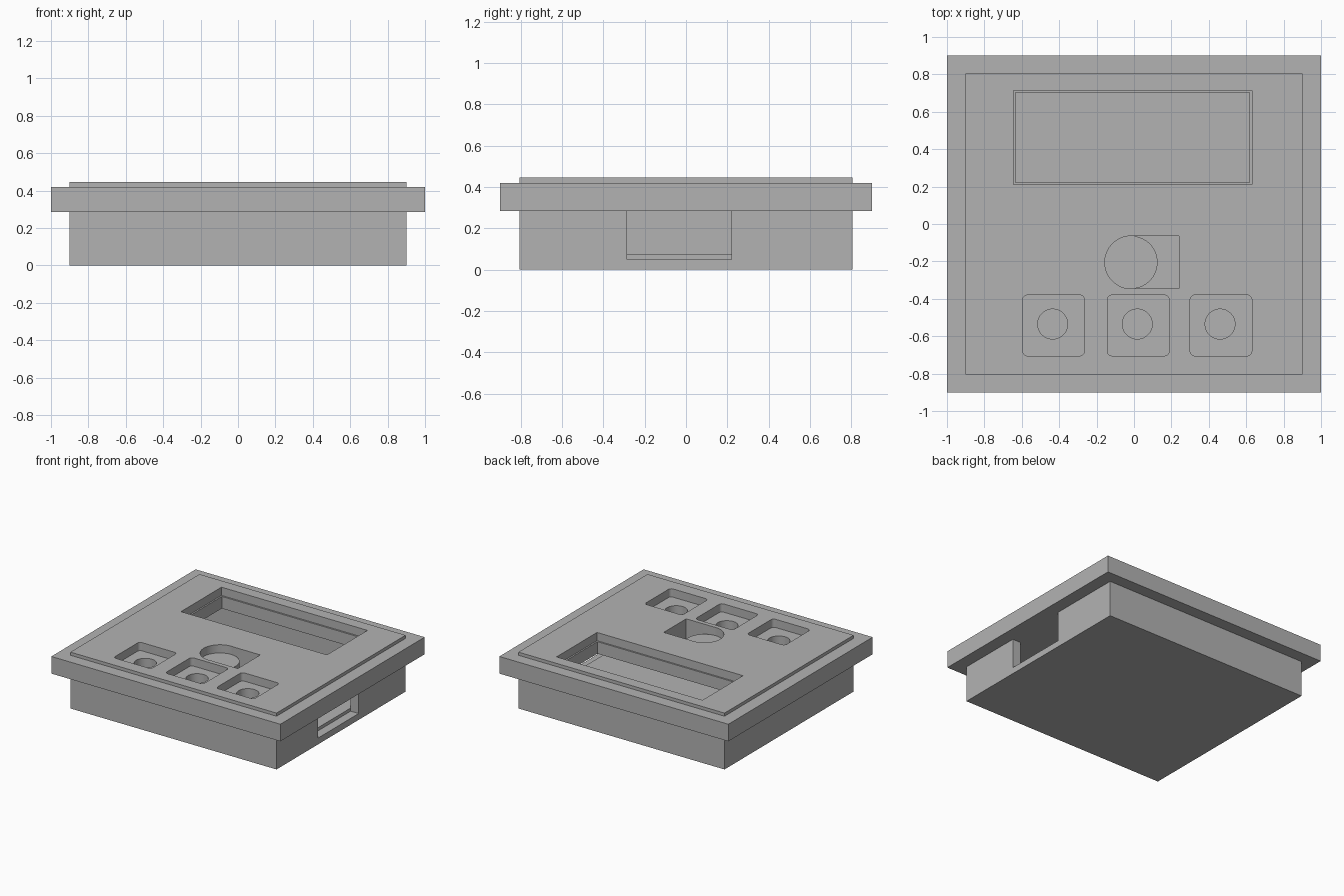
import bpy, bmesh

default = bpy.data.objects.get("Cube")
if default:
    bpy.data.objects.remove(default, do_unlink=True)

# Single matte grey
grey = bpy.data.materials.new("matte_grey")
grey.use_nodes = True
COLOUR = (0.45, 0.45, 0.45, 1)
grey.diffuse_color = COLOUR
grey.node_tree.nodes["Principled BSDF"].inputs["Base Color"].default_value = COLOUR


def finish(name, bm):
    mesh = bpy.data.meshes.new(name)
    bm.to_mesh(mesh)
    bm.free()
    mesh.materials.append(grey)
    obj = bpy.data.objects.new(name, mesh)
    bpy.context.collection.objects.link(obj)
    return obj


def box(name, x0, x1, y0, y1, z0, z1, radius=0):
    """Box by its limits, with optional rounded upright edges."""
    bm = bmesh.new()
    bmesh.ops.create_cube(bm, size=1)
    for v in bm.verts:
        v.co.x = x1 if v.co.x > 0 else x0
        v.co.y = y1 if v.co.y > 0 else y0
        v.co.z = z1 if v.co.z > 0 else z0
    if radius:
        upright = [e for e in bm.edges
                   if abs(e.verts[0].co.z - e.verts[1].co.z) > 1e-4]
        bmesh.ops.bevel(bm, geom=upright, offset=radius, segments=5,
                        profile=0.5, affect='EDGES')
    return finish(name, bm)


def disc(name, x, y, radius, z0, z1):
    bm = bmesh.new()
    bmesh.ops.create_cone(bm, cap_ends=True, segments=64, radius1=radius,
                          radius2=radius, depth=z1 - z0)
    bmesh.ops.translate(bm, vec=(x, y, (z0 + z1) / 2), verts=bm.verts)
    return finish(name, bm)


def combine(target, tool, operation='DIFFERENCE'):
    """Apply a boolean and discard the tool."""
    mod = target.modifiers.new("combine", 'BOOLEAN')
    mod.operation = operation
    mod.solver = 'EXACT'
    mod.object = tool
    bpy.context.view_layer.objects.active = target
    bpy.ops.object.modifier_apply(modifier=mod.name)
    bpy.data.objects.remove(tool, do_unlink=True)


RIM = 0.285      # top of tray, underside of lid
LEDGE = 0.38     # pocket floors inside the lid
OVER = 0.6       # cutters end above the lid

# Tray: hollow box with a cable slot in its left wall
tray = box("tray", -0.9, 0.9, -0.805, 0.805, 0, RIM)
combine(tray, box("cavity", -0.83, 0.83, -0.735, 0.735, 0.075, OVER))
combine(tray, box("cable_slot", 0.83, 1.1, -0.285, 0.22, 0.05, OVER))

# Lid: wide flange with a raised panel
lid = box("lid", -1, 1, -0.9, 0.9, RIM, 0.42)
combine(lid, box("raised_panel", -0.9, 0.9, -0.805, 0.805, 0.35, 0.445), 'UNION')

# Screen window with a narrow ledge
combine(lid, box("screen_recess", -0.645, 0.63, 0.21, 0.715, LEDGE, OVER))
combine(lid, box("screen_window", -0.633, 0.618, 0.222, 0.702, 0.1, OVER))

# Round seat with an open square beside it
side_opening = box("side_opening", -0.015, 0.24, -0.345, -0.065, 0.1, OVER)
combine(side_opening, disc("seat_disc", -0.015, -0.205, 0.141, 0, LEDGE))
combine(lid, side_opening)
combine(lid, disc("round_recess", -0.015, -0.205, 0.141, LEDGE, OVER))

# Three rounded button pockets with centre holes
for x in (-0.43, 0.0225, 0.465):
    combine(lid, box("button_pocket", x - 0.165, x + 0.165, -0.705, -0.38,
                     LEDGE, OVER, 0.025))
    combine(lid, disc("button_hole", x - 0.005, -0.535, 0.08, 0.1, OVER))

# Smooth the curves, keep the edges crisp
for obj in (tray, lid):
    bpy.ops.object.select_all(action='DESELECT')
    obj.select_set(True)
    bpy.context.view_layer.objects.active = obj
    bpy.ops.object.shade_smooth_by_angle()
